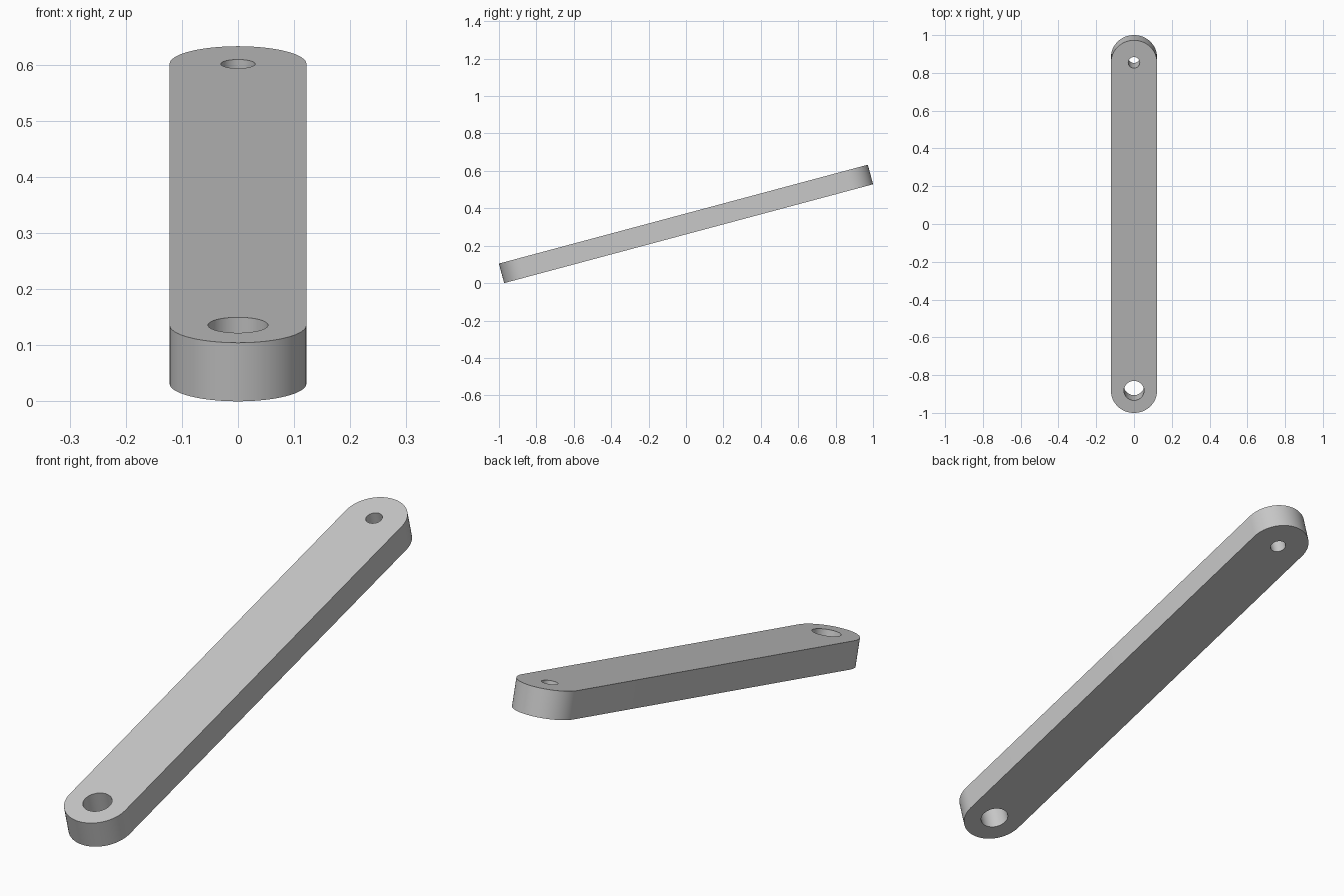
import bpy, bmesh
from math import sin, cos, pi, radians

if "Cube" in bpy.data.objects:
    bpy.data.objects.remove(bpy.data.objects["Cube"])

# Main dimensions
LENGTH, RADIUS, THICK = 2.042, 0.122, 0.108
TILT = radians(15)
HEIGHT = LENGTH * sin(TILT) + THICK * cos(TILT)
END_Y = LENGTH / 2 - RADIUS
LARGE_HOLE, SMALL_HOLE = 0.0535, 0.0305


def arc(y, radius, start, sweep, steps):
    """Points along an arc centred on the bar's long axis."""
    return [(radius * cos(start + sweep * i / steps),
             y + radius * sin(start + sweep * i / steps))
            for i in range(steps + 1)]


def add_loop(curve, points):
    spline = curve.splines.new("POLY")
    spline.points.add(len(points) - 1)
    for p, (x, y) in zip(spline.points, points):
        p.co = (x, y, 0, 1)
    spline.use_cyclic_u = True


# Round-ended outline with a hole concentric with each end
curve = bpy.data.curves.new("bar_profile", "CURVE")
curve.dimensions = "2D"
curve.fill_mode = "BOTH"
curve.extrude = THICK / 2
add_loop(curve, arc(END_Y, RADIUS, 0, pi, 32) + arc(-END_Y, RADIUS, pi, pi, 32))
add_loop(curve, arc(-END_Y, LARGE_HOLE, 0, 2 * pi, 48)[:-1])
add_loop(curve, arc(END_Y, SMALL_HOLE, 0, 2 * pi, 48)[:-1])

# Solid bar
bar = bpy.data.objects.new("link_bar", curve)
bpy.context.collection.objects.link(bar)
bpy.ops.object.select_all(action="DESELECT")
bar.select_set(True)
bpy.context.view_layer.objects.active = bar
bpy.ops.object.convert(target="MESH")
bar = bpy.context.object
bar.name = "link_bar"

# Weld the caps to the walls
bm = bmesh.new()
bm.from_mesh(bar.data)
bmesh.ops.remove_doubles(bm, verts=bm.verts, dist=0.0001)
bmesh.ops.recalc_face_normals(bm, faces=bm.faces)
bm.to_mesh(bar.data)
bm.free()
bpy.ops.object.shade_smooth_by_angle(angle=radians(30))

# Tilt the bar so its low front end rests on the floor
bar.rotation_euler.x = TILT
bar.location.z = HEIGHT / 2

# Plain grey finish
grey = bpy.data.materials.new("light_grey")
grey.use_nodes = True
colour = (0.58, 0.58, 0.58, 1)
grey.diffuse_color = colour
grey.node_tree.nodes["Principled BSDF"].inputs["Base Color"].default_value = colour
bar.data.materials.clear()
bar.data.materials.append(grey)
